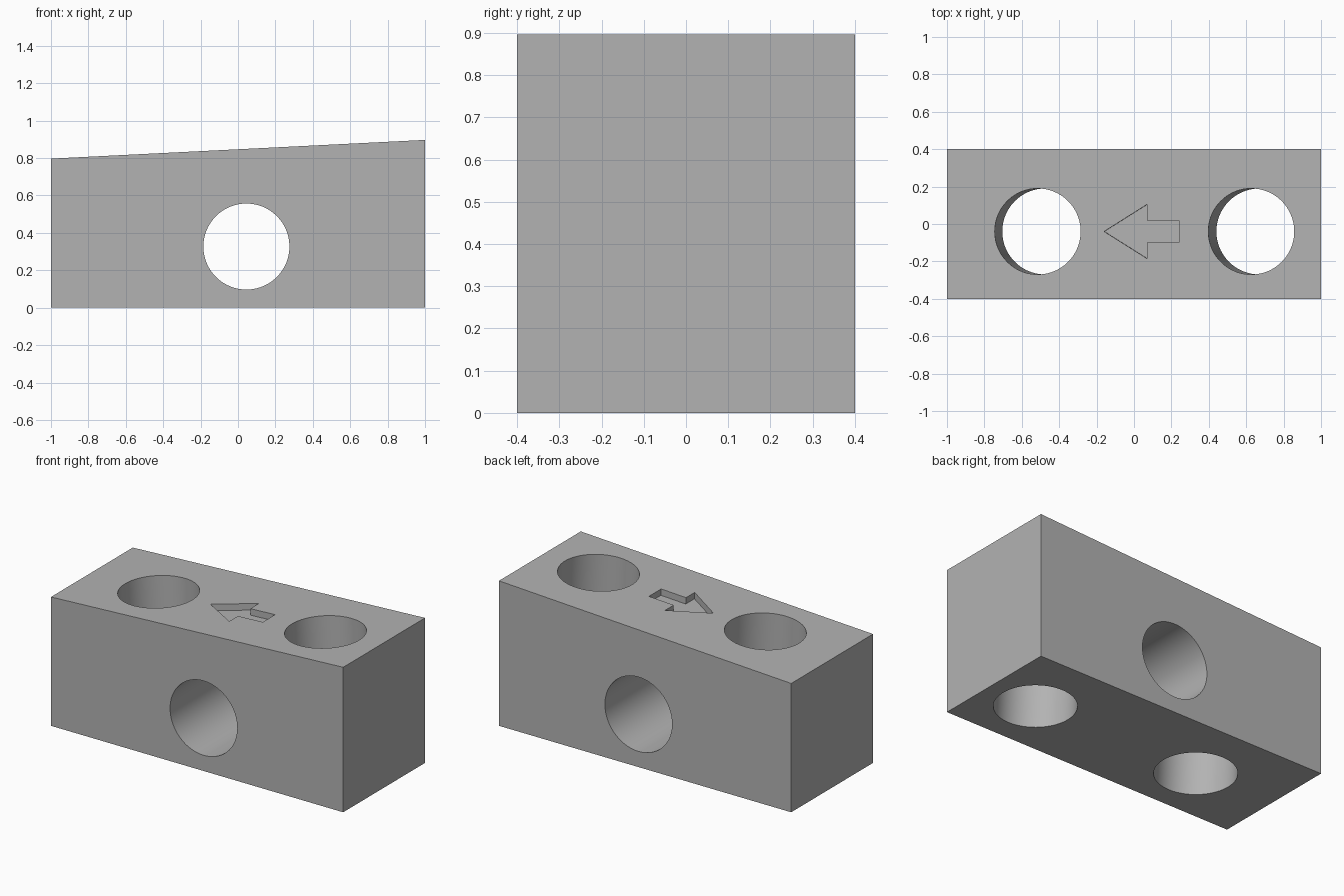
import bpy
import bmesh
import math
from mathutils import Matrix, Vector

default = bpy.data.objects.get("Cube")
if default:
    bpy.data.objects.remove(default, do_unlink=True)

LOW, HIGH, HALF_DEPTH = 0.797, 0.897, 0.4
RADIUS, LANE_Y = 0.23, -0.04
tilt = math.atan2(HIGH - LOW, 2)

grey = bpy.data.materials.new("plain grey")
grey.use_nodes = True
colour = (0.45, 0.45, 0.45, 1)
grey.diffuse_color = colour
grey.node_tree.nodes["Principled BSDF"].inputs["Base Color"].default_value = colour


def top_point(x, y):
    return Vector((x, y, (LOW + HIGH) / 2 + x * math.tan(tilt)))


def add_object(name, bm):
    bmesh.ops.recalc_face_normals(bm, faces=bm.faces)
    mesh = bpy.data.meshes.new(name)
    bm.to_mesh(mesh)
    bm.free()
    mesh.materials.append(grey)
    obj = bpy.data.objects.new(name, mesh)
    bpy.context.collection.objects.link(obj)
    return obj


def prism(name, points, direction):
    """Extrude a flat outline along a direction."""
    bm = bmesh.new()
    face = bm.faces.new([bm.verts.new(p) for p in points])
    result = bmesh.ops.extrude_face_region(bm, geom=[face], use_keep_orig=True)
    moved = [v for v in result["geom"] if isinstance(v, bmesh.types.BMVert)]
    bmesh.ops.translate(bm, verts=moved, vec=direction)
    return add_object(name, bm)


def bore(name, centre, rotation):
    bm = bmesh.new()
    bmesh.ops.create_cone(bm, cap_ends=True, segments=96, radius1=RADIUS,
                          radius2=RADIUS, depth=3,
                          matrix=Matrix.Translation(centre) @ rotation)
    return add_object(name, bm)


# Block with a sloping top
side = [(-1, 0), (1, 0), (1, HIGH), (-1, LOW)]
block = prism("block", [(x, -HALF_DEPTH, z) for x, z in side],
              (0, 2 * HALF_DEPTH, 0))

# Two bores square to the sloping top, and one from front to back
lean = Matrix.Rotation(-tilt, 4, 'Y')
cutters = [bore("top_bore_cutter", top_point(x, LANE_Y), lean)
           for x in (-0.515, 0.627)]
cutters.append(bore("front_bore_cutter", Vector((0.045, 0, 0.327)),
                    Matrix.Rotation(math.pi / 2, 4, 'X')))

# Arrow recess in the top
half = [(-0.16, 0), (0.07, 0.145), (0.07, 0.06), (0.24, 0.06)]
outline = half + [(x, -y) for x, y in reversed(half[1:])]
normal = lean @ Vector((0, 0, 1))
recess = 0.04
cutters.append(prism("arrow_cutter",
                     [top_point(x, LANE_Y + y) - normal * recess for x, y in outline],
                     normal * recess * 3))

for cutter in cutters:
    cutter.hide_render = True
    cut = block.modifiers.new(cutter.name, 'BOOLEAN')
    cut.operation = 'DIFFERENCE'
    cut.solver = 'EXACT'
    cut.object = cutter

# Apply the cuts and drop the cutters
bpy.context.view_layer.update()
graph = bpy.context.evaluated_depsgraph_get()
block.data = bpy.data.meshes.new_from_object(block.evaluated_get(graph))
block.modifiers.clear()
for cutter in cutters:
    bpy.data.objects.remove(cutter, do_unlink=True)

# Smooth bores, crisp edges
bpy.ops.object.select_all(action='DESELECT')
block.select_set(True)
bpy.context.view_layer.objects.active = block
bpy.ops.object.shade_smooth_by_angle(angle=math.radians(30))
